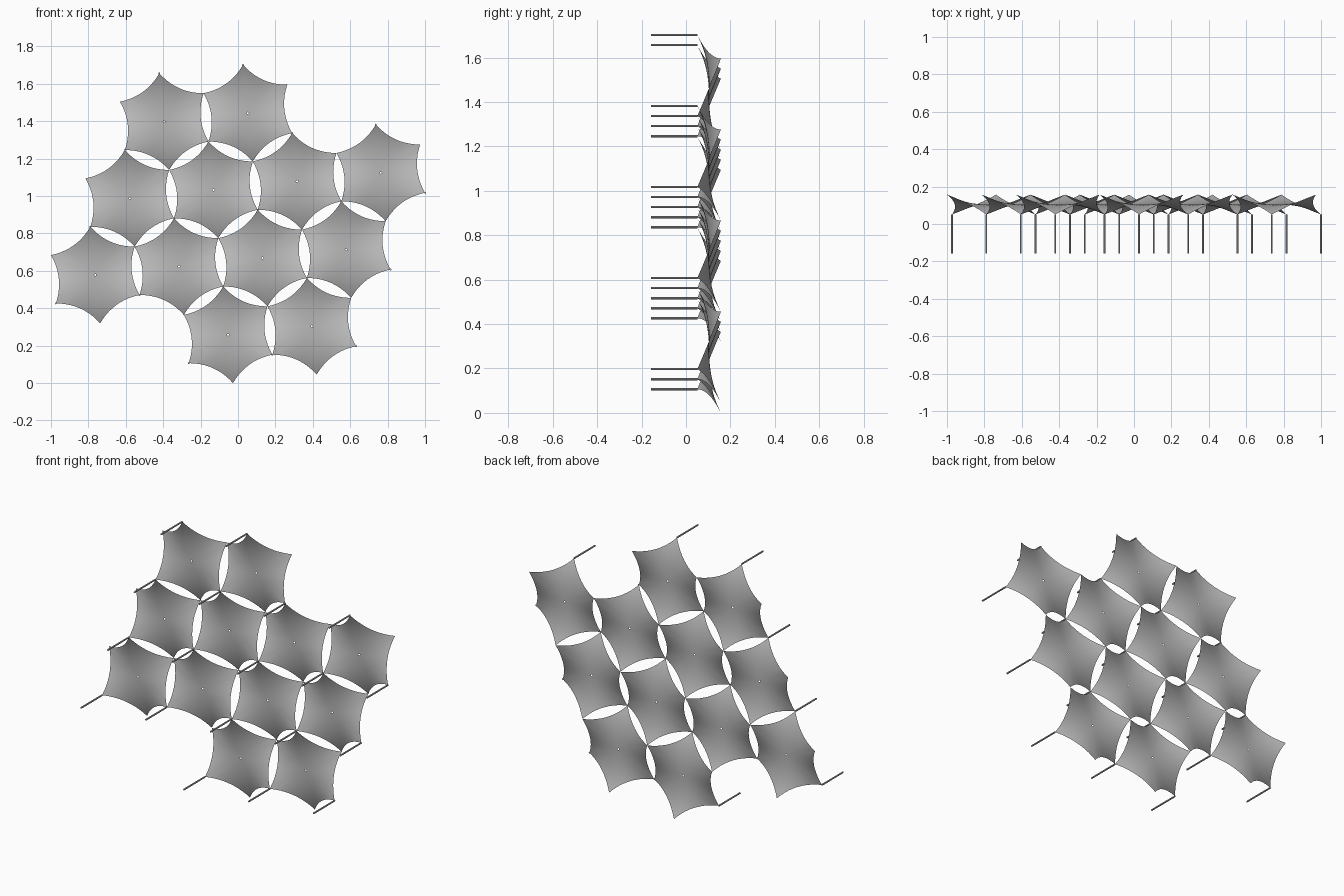
import bpy, bmesh, math
from mathutils import Vector, Matrix

old = bpy.data.objects.get("Cube")
if old:
    bpy.data.objects.remove(old, do_unlink=True)


def material(name, value):
    m = bpy.data.materials.new(name)
    m.use_nodes = True
    m.diffuse_color = (value, value, value, 1)
    m.node_tree.nodes["Principled BSDF"].inputs["Base Color"].default_value = (value, value, value, 1)
    return m


grey = material("membrane grey", 0.48)

TILT = math.radians(5.79)      # rotation of the whole honeycomb
R = 0.2596                     # corner radius of one canopy
SAG = 0.029                    # how far each edge cable curves inward
MID, RISE = 0.104, 0.053       # middle depth, alternating corner offset
FOOT = -0.157                  # outer end of the poles
SEGS, RINGS = 10, 14
POWER = 2.6                    # saddle profile from centre to rim


def polar(angle, radius):
    return Vector((radius * math.cos(angle), 0, radius * math.sin(angle)))


step_a = polar(TILT, R * math.sqrt(3))
step_b = polar(TILT - math.radians(120), R * math.sqrt(3))
corners = [polar(TILT + math.radians(90 + 60 * k), R) for k in range(6)]


def rim_points():
    """Concave hexagon outline with alternating corner offsets."""
    pts = []
    for k in range(6):
        p, q = corners[k], corners[(k + 1) % 6]
        inward = -((p + q) / 2).normalized()
        side = -1 if k % 2 == 0 else 1
        for i in range(SEGS):
            t = i / SEGS
            v = p.lerp(q, t) + inward * SAG * 4 * t * (1 - t)
            pts.append((v, side * RISE * (1 - 2 * t)))
    return pts


def canopy_mesh():
    """Saddle membrane with a tiny round opening in the centre."""
    bm = bmesh.new()
    rim = rim_points()
    rings = []
    for r in range(RINGS + 1):
        s = 0.025 + 0.975 * r / RINGS
        rings.append([bm.verts.new((v.x * s, MID + h * s ** POWER, v.z * s)) for v, h in rim])
    n = len(rim)
    for inner, outer in zip(rings, rings[1:]):
        for i in range(n):
            j = (i + 1) % n
            f = bm.faces.new((inner[i], inner[j], outer[j], outer[i]))
            f.smooth = True
    mesh = bpy.data.meshes.new("canopy")
    bm.to_mesh(mesh)
    bm.free()
    mesh.materials.append(grey)
    return mesh


def pole_mesh():
    length = MID - RISE - FOOT
    bm = bmesh.new()
    bmesh.ops.create_cone(bm, cap_ends=True, segments=10, radius1=0.005, radius2=0.005, depth=length,
                          matrix=Matrix.Translation((0, FOOT + length / 2, 0)) @ Matrix.Rotation(math.pi / 2, 4, 'X'))
    mesh = bpy.data.meshes.new("pole")
    bm.to_mesh(mesh)
    bm.free()
    mesh.materials.append(grey)
    return mesh


def place(name, mesh, location):
    ob = bpy.data.objects.new(name, mesh)
    ob.location = location
    bpy.context.collection.objects.link(ob)


# Honeycomb layout: row number and the columns it fills
layout = {-2: range(0, 2), -1: range(0, 4), 0: range(0, 4), 1: range(2, 4)}
cells = [step_a * i + step_b * j for j, cols in layout.items() for i in cols]
all_points = [c + k for c in cells for k in corners]
xs = [p.x for p in all_points]
shift = Vector((-(min(xs) + max(xs)) / 2, 0, -min(p.z for p in all_points)))

# Canopies, and one pole under each shared low corner
canopy, pole = canopy_mesh(), pole_mesh()
done = set()
for c in cells:
    place("canopy", canopy, c + shift)
    for k in (0, 2, 4):
        p = c + corners[k] + shift
        key = (round(p.x, 2), round(p.z, 2))
        if key not in done:
            done.add(key)
            place("pole", pole, p)
